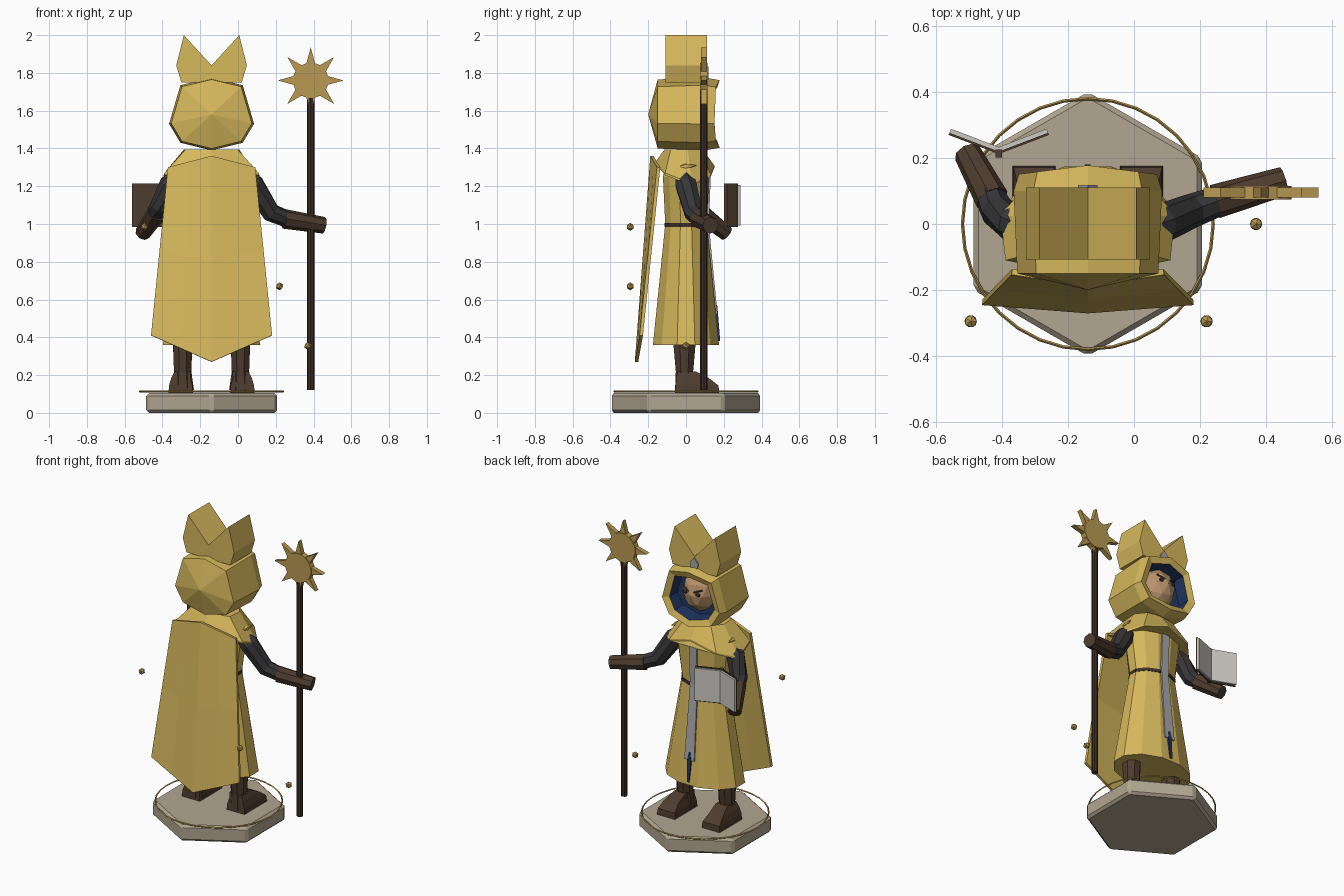
import bpy, bmesh, math
from mathutils import Vector

if "Cube" in bpy.data.objects:
    bpy.data.objects.remove(bpy.data.objects["Cube"])

CX = -0.14  # centre line of the figure


def material(name, *rgb):
    lin = [((c / 255 + 0.055) / 1.055) ** 2.4 for c in rgb] + [1]
    m = bpy.data.materials.new(name)
    m.use_nodes = True
    m.diffuse_color = lin
    m.node_tree.nodes["Principled BSDF"].inputs["Base Color"].default_value = lin
    return m


gold = material("gold_cloth", 214, 184, 92)
brass = material("brass", 186, 154, 82)
stone = material("stone", 178, 166, 145)
leather = material("brown_leather", 78, 60, 46)
wood = material("dark_wood", 60, 46, 36)
charcoal = material("charcoal_cloth", 54, 54, 56)
grey = material("grey_trim", 168, 168, 168)
paper = material("paper", 205, 202, 196)
navy = material("navy_cloth", 32, 54, 98)
skin = material("skin", 186, 146, 108)


def finish(name, bm, *mats):
    bmesh.ops.remove_doubles(bm, verts=bm.verts, dist=1e-5)
    bmesh.ops.recalc_face_normals(bm, faces=bm.faces)
    me = bpy.data.meshes.new(name)
    bm.to_mesh(me)
    bm.free()
    for m in mats:
        me.materials.append(m)
    ob = bpy.data.objects.new(name, me)
    bpy.context.collection.objects.link(ob)
    return ob


def loft(name, rings, *mats, bands=None, caps=True):
    """Skin a list of equal point rings; bands gives a material per step."""
    bm = bmesh.new()
    rows = [[bm.verts.new(p) for p in r] for r in rings]
    n = len(rows[0])
    for i in range(len(rows) - 1):
        for j in range(n):
            k = (j + 1) % n
            f = bm.faces.new((rows[i][j], rows[i][k], rows[i + 1][k], rows[i + 1][j]))
            f.material_index = bands[i] if bands else 0
    if caps:
        bm.faces.new(rows[0])
        bm.faces.new(rows[-1])
    return finish(name, bm, *mats)


def oval(z, rx, ry, n=12, x=CX, y=0.0, turn=0.5):
    k = 1 / math.cos(math.pi / n) if turn else 1
    angles = [(i + turn) * math.tau / n + math.pi / 2 for i in range(n)]
    return [(x + k * rx * math.cos(a), y + k * ry * math.sin(a), z) for a in angles]


def rect(z, x0, x1, y0, y1):
    return [(x0, y0, z), (x1, y0, z), (x1, y1, z), (x0, y1, z)]


def prism(name, outline, y0, y1, mat):
    return loft(name, [[(x, y, z) for x, z in outline] for y in (y0, y1)], mat)


def tube(name, points, radii, mat, n=8):
    pts = [Vector(p) for p in points]
    rings = []
    for i, (p, r) in enumerate(zip(pts, radii)):
        q = (pts[min(i + 1, len(pts) - 1)] - pts[max(i - 1, 0)]).to_track_quat('Z', 'Y')
        rings.append([p + q @ Vector((r * math.cos(a), r * math.sin(a), 0))
                      for a in (j * math.tau / n for j in range(n))])
    return loft(name, rings, mat)


def ball(name, centre, scale, mat, sub=1):
    bm = bmesh.new()
    bmesh.ops.create_icosphere(bm, subdivisions=sub, radius=1)
    bmesh.ops.scale(bm, vec=scale, verts=bm.verts)
    bmesh.ops.translate(bm, vec=centre, verts=bm.verts)
    return finish(name, bm, mat)


# Pedestal and the thin hoop lying on it
base = loft("pedestal", [oval(z, 0.4, 0.4, 6, turn=0) for z in (0, 0.105)], stone)
bevel = base.modifiers.new("Bevel", 'BEVEL')
bevel.width, bevel.segments = 0.015, 1
bpy.ops.mesh.primitive_torus_add(location=(CX, 0, 0.114), major_radius=0.38, minor_radius=0.005,
                                 major_segments=32, minor_segments=4)
hoop = bpy.context.object
hoop.name = "hoop"
hoop.data.materials.append(brass)

# Boots
for side, s in (("right", -1), ("left", 1)):
    x = CX + 0.153 * s
    loft(side + "_boot_leg", [oval(z, rx, ry, 8, x, -0.008) for z, rx, ry in
                              ((0.12, 0.06, 0.05), (0.22, 0.046, 0.046), (0.38, 0.052, 0.06))], leather)
    toe = x + 0.01 * s
    loft(side + "_boot_foot", [rect(0.106, toe - 0.065, toe + 0.065, -0.058, 0.176),
                               rect(0.145, toe - 0.062, toe + 0.062, -0.056, 0.172),
                               rect(0.185, toe - 0.05, toe + 0.05, -0.052, 0.12),
                               rect(0.22, x - 0.042, x + 0.042, -0.045, 0.05)], leather)

# Robe, belt and the hanging front band
loft("robe", [oval(*r) for r in ((0.36, 0.258, 0.175), (1.0, 0.148, 0.11),
                                 (1.25, 0.185, 0.122), (1.37, 0.1, 0.09))], gold)
loft("belt", [oval(z, 0.152, 0.115) for z in (0.985, 1.006)], wood)


def strip(name, rows, mat):
    loft(name, [rect(z, CX - w, CX + w, y - 0.012, y) for z, y, w in rows], mat)


strip("front_band", [(1.33, 0.115, 0.028), (1.25, 0.131, 0.028), (1.0, 0.121, 0.026),
                     (0.52, 0.167, 0.036)], grey)
strip("band_tassel", [(0.57, 0.165, 0.005), (0.52, 0.17, 0.014), (0.38, 0.181, 0.007)], navy)

# Cape with pointed hem
bm = bmesh.new()
grid = []
for v in (0, 0.5, 1):
    row = []
    for t in (-1, -0.5, 0, 0.5, 1):
        a = abs(t)
        top = Vector((CX + 0.23 * t, -0.18 + 0.035 * a, 1.36 - 0.06 * a))
        hem = Vector((CX + 0.32 * t, -0.262 + 0.025 * a, 0.27 + 0.14 * a))
        row.append(bm.verts.new(top.lerp(hem, v)))
    grid.append(row)
for r0, r1 in zip(grid, grid[1:]):
    for j in range(4):
        bm.faces.new((r0[j], r0[j + 1], r1[j + 1], r1[j]))
cape = finish("cape", bm, gold)
solid = cape.modifiers.new("Thickness", 'SOLIDIFY')
solid.thickness, solid.offset = 0.018, 0

# Shoulder mantle
half = [(0, 0.15, 1.31), (0.17, 0.13, 1.26), (0.265, 0.03, 1.215), (0.25, -0.11, 1.27)]
rim = half + [(0, -0.16, 1.33)] + [(-x, y, z) for x, y, z in half[:0:-1]]
outer = [Vector((CX + x, y, z)) for x, y, z in rim]
neck = [Vector((CX + x * 0.55, y * 0.65 - 0.01, 1.395)) for x, y, z in rim]
loft("mantle", [[p - Vector((0, 0, 0.012)) for p in outer], outer, neck], gold)
for side, s in (("right", -1), ("left", 1)):
    x = CX + 0.2 * s
    tube(side + "_mantle_spike", [(x, -0.03, 1.305), (x, 0, 1.305), (x + 0.01 * s, 0.055, 1.31)],
         [0.004, 0.016, 0.001], gold, 5)

# Hood: back point, shell, front lip and navy lining
half = [(0, 0.195), (0.165, 0.155), (0.225, -0.05), (0.165, -0.15), (0, -0.19)]
shape = half + [(-x, z) for x, z in half[3:0:-1]]


def hood_ring(y, scale, sweep=0.0):
    return [(CX + x * scale, y - sweep * abs(x), 1.58 + z * scale) for x, z in shape]


loft("hood", [hood_ring(-0.2, 0), hood_ring(-0.15, 0.95), hood_ring(0.1, 1),
              hood_ring(0.178, 0.93, 0.12), hood_ring(0.165, 0.73, 0.12),
              hood_ring(0.06, 0.72), hood_ring(0.05, 0)],
     gold, navy, bands=[0, 0, 0, 0, 1, 1], caps=False)

# Face
ball("head", (CX, 0.03, 1.595), (0.115, 0.125, 0.135), skin, 2)
for side, s in (("right", -1), ("left", 1)):
    ball(side + "_eye", (CX + 0.045 * s, 0.141, 1.61), (0.017, 0.009, 0.014), wood)
    x0, x1 = CX + 0.02 * s, CX + 0.07 * s
    tube(side + "_brow", [(x0, 0.147, 1.622), (x1, 0.13, 1.642)], [0.005, 0.005], wood, 4)

# Two-pointed crown and its front jewel
half = [(0.16, 1.75), (0.187, 1.84), (0.147, 2.0)]
crown = [(CX + x, z) for x, z in half] + [(CX, 1.84)] + [(CX - x, z) for x, z in half[::-1]]
prism("crown", crown, -0.108, 0.11, gold)
prism("crown_jewel", [(CX + x, z) for x, z in ((-0.02, 1.75), (0.02, 1.75), (0.03, 1.8),
                                               (0, 1.835), (-0.03, 1.8))], 0.109, 0.118, grey)

# Arms
tube("left_sleeve", [(0.04, -0.01, 1.25), (0.08, 0.0, 1.21), (0.175, 0.04, 1.06), (0.27, 0.075, 1.022)],
     [0.045, 0.06, 0.052, 0.045], charcoal)
tube("left_cuff", [(0.245, 0.068, 1.027), (0.455, 0.13, 0.993)], [0.052, 0.044], leather)
tube("right_sleeve", [(-0.32, -0.01, 1.25), (-0.36, 0.0, 1.21), (-0.415, 0.04, 1.09), (-0.445, 0.1, 1.045)],
     [0.045, 0.06, 0.052, 0.045], charcoal)
tube("right_cuff", [(-0.43, 0.075, 1.06), (-0.505, 0.215, 0.95)], [0.052, 0.042], leather)

# Staff with sun head
SX, SY, SZ = 0.385, 0.095, 1.76
tube("staff", [(SX, SY, 0.12), (SX, SY, 1.69)], [0.02, 0.02], wood)
circle = [(i + 0.5) * math.tau / 16 for i in range(16)]
prism("sun_disc", [(SX + 0.095 * math.cos(a), SZ + 0.095 * math.sin(a)) for a in circle],
      SY - 0.02, SY + 0.02, brass)
for i in range(8):
    a = i * math.tau / 8
    tri = [(SX + r * math.cos(a + d), SZ + r * math.sin(a + d))
           for r, d in ((0.09, -0.27), (0.175, 0), (0.09, 0.27))]
    prism("sun_ray", tri, SY - 0.015, SY + 0.015, brass)

# Open book
spine = Vector((-0.41, 0.212, 0))
for side, s in (("right", -1), ("left", 1)):
    d = Vector((0.152 * s, 0.058, 0))
    n = Vector((-d.y * s, d.x * s, 0)).normalized()
    for part, t0, t1, z0, z1, mat in (("cover", 0, 0.007, 0.985, 1.215, leather),
                                      ("pages", 0.007, 0.02, 0.993, 1.207, paper)):
        quad = [spine + n * t0, spine + d + n * t0, spine + d + n * t1, spine + n * t1]
        loft(side + "_book_" + part, [[p + Vector((0, 0, z)) for p in quad] for z in (z0, z1)], mat)
loft("book_spine", [rect(z, -0.42, -0.4, 0.202, 0.226) for z in (0.985, 1.215)], leather)

# Floating orbs
for p in ((0.37, 0, 0.355), (0.22, -0.295, 0.67), (-0.495, -0.295, 0.985)):
    ball("floating_orb", p, (0.021, 0.021, 0.021), brass)
